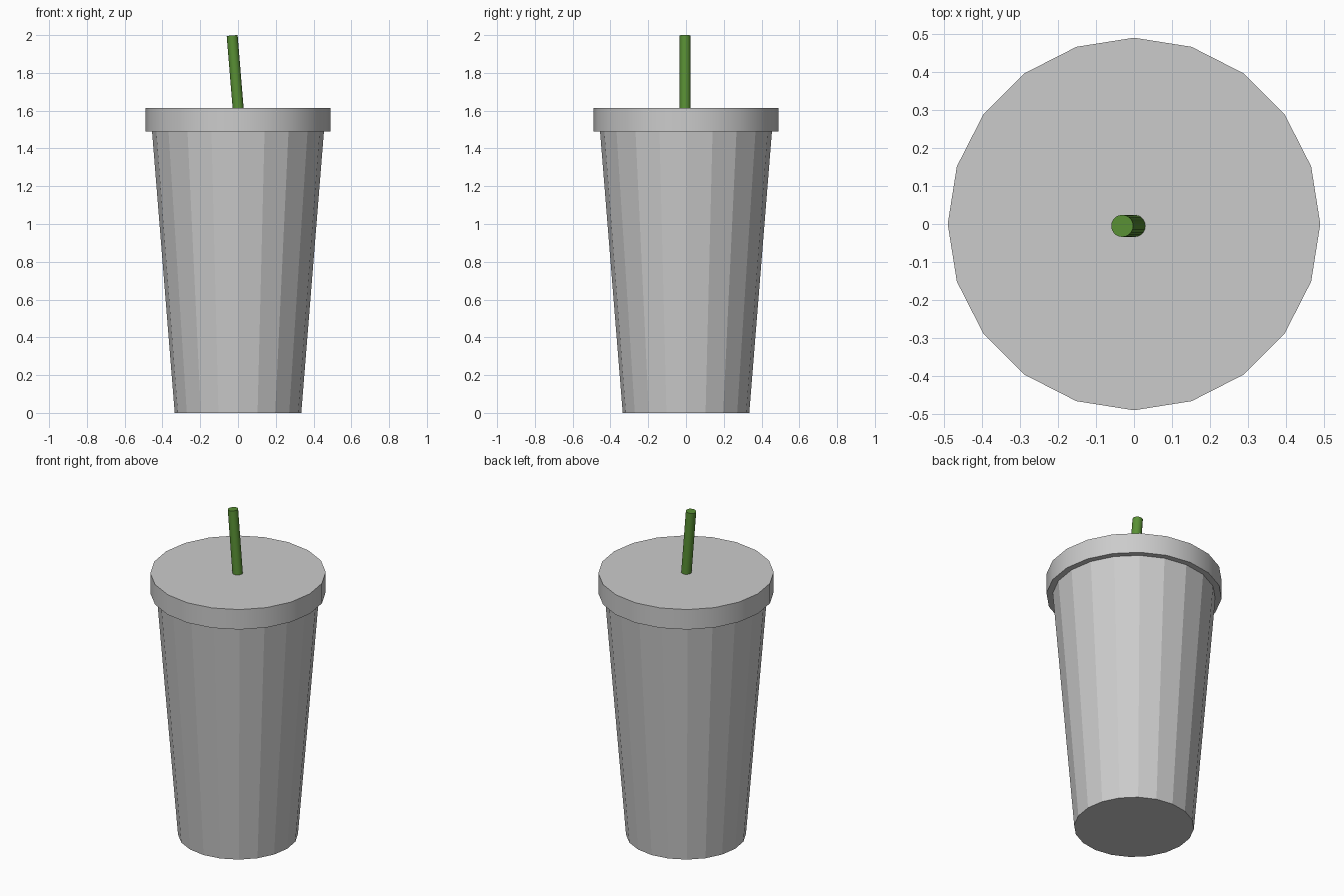
import bpy
import math

if "Cube" in bpy.data.objects:
    bpy.data.objects.remove(bpy.data.objects["Cube"])

SIDES = 20


def frustum(name, r_low, r_high, z_low, z_high, sides=SIDES):
    """Closed round part standing between two heights."""
    bpy.ops.mesh.primitive_cone_add(
        vertices=sides, radius1=r_low, radius2=r_high,
        depth=z_high - z_low, location=(0, 0, (z_low + z_high) / 2))
    obj = bpy.context.object
    obj.name = name
    return obj


# Tapered cup body, flat facets
slope = (0.455 - 0.335) / 1.49
cup = frustum("cup", 0.335, 0.335 + slope * 1.52, 0.0, 1.52)

# Overhanging lid, smooth rim with sharp edges
lid = frustum("lid", 0.49, 0.49, 1.49, 1.613)
bpy.ops.object.shade_smooth_by_angle(angle=math.radians(30))

# Leaning straw, entering through the lid centre
tilt = math.radians(-4.7)
straw = frustum("straw", 0.029, 0.029, 0.0, 0.45)
for v in straw.data.vertices:
    v.co.z -= 0.225                      # origin at the upper end
straw.location = (-0.031, -0.005, 1.998)
straw.rotation_euler = (0, tilt, 0)
bpy.ops.object.shade_smooth_by_angle(angle=math.radians(30))

green = bpy.data.materials.new("straw_green")
green.diffuse_color = (0.10, 0.28, 0.035, 1)
green.use_nodes = True
green.node_tree.nodes["Principled BSDF"].inputs["Base Color"].default_value = green.diffuse_color
straw.data.materials.append(green)
